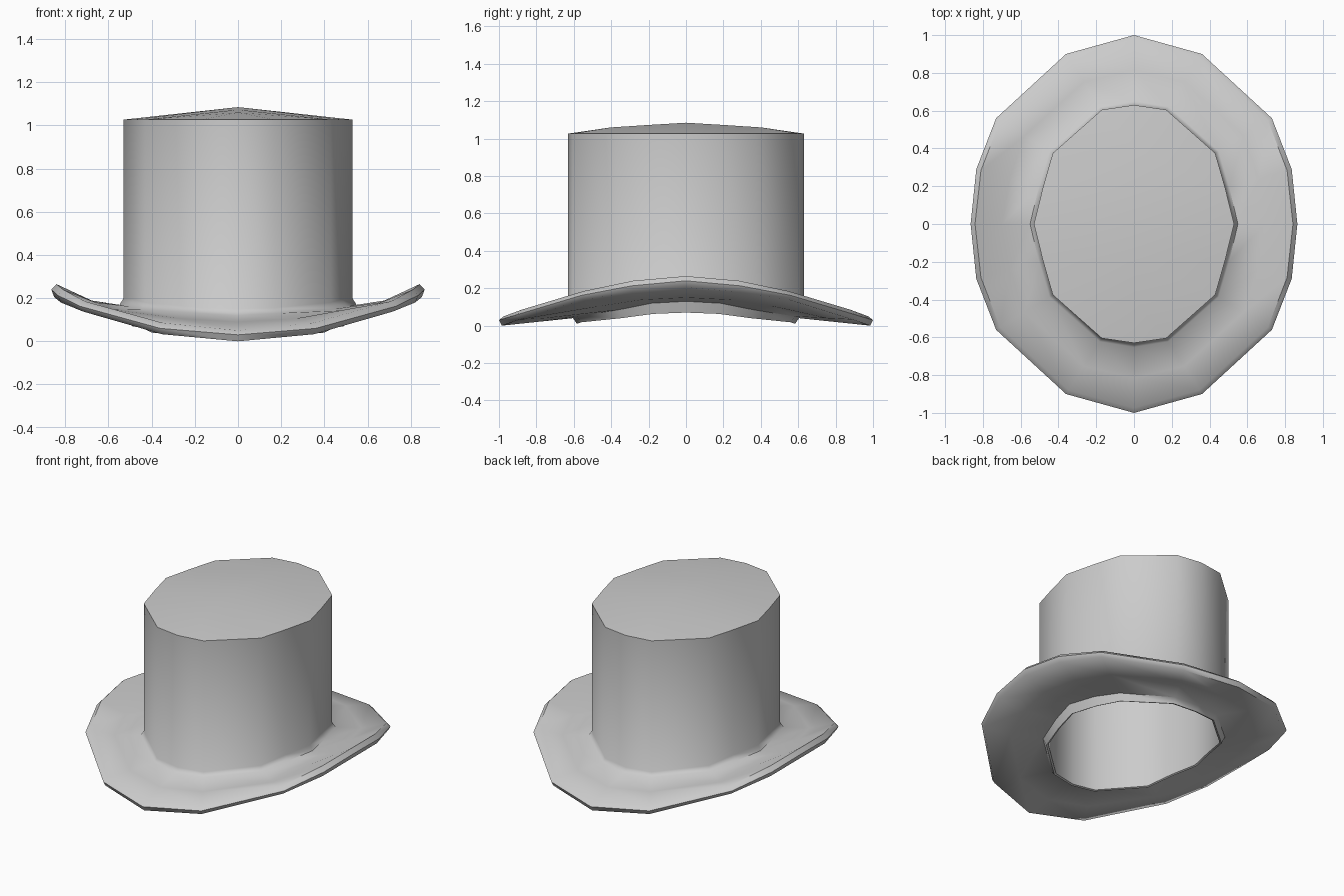
import bpy, bmesh, math

if "Cube" in bpy.data.objects:
    bpy.data.objects.remove(bpy.data.objects["Cube"])

# Quarter outlines, from the side (+x) round to the end (+y)
CROWN = [(.53, 0), (.483, .19), (.43, .375), (.17, .605), (0, .63)]
BRIM = [(.865, 0), (.835, .29), (.73, .56), (.36, .90), (0, 1)]
QUARTER = [0, 1, 2, 3, 4, 3, 2, 1] * 2

bm = bmesh.new()


def ring(z, t=0.0, scale=1.0):
    """16-point loop: t blends crown outline to brim outline, z is per quarter point."""
    if not isinstance(z, list):
        z = [z] * 5
    loop = []
    for k, i in enumerate(QUARTER):
        (cx, cy), (bx, by) = CROWN[i], BRIM[i]
        sx = -1 if 4 < k < 12 else 1
        sy = -1 if k > 8 else 1
        x = (cx + (bx - cx) * t) * scale
        y = (cy + (by - cy) * t) * scale
        loop.append(bm.verts.new((sx * x, sy * y, z[i])))
    return loop


def bridge(a, b):
    for k in range(16):
        n = (k + 1) % 16
        bm.faces.new((a[k], a[n], b[n], b[k]))


def ridge_cap(loop, drop, scale):
    """Close a loop with a gently peaked ridge running front to back."""
    r = [bm.verts.new((0, y * scale, z - drop)) for y, z in
         ((.4, 1.06), (.2, 1.073), (0, 1.085), (-.2, 1.073), (-.4, 1.06))]
    right, left = [2, 1, 0, 15, 14], [6, 7, 8, 9, 10]
    for side in (right, left):
        for j in range(4):
            bm.faces.new((r[j], r[j + 1], loop[side[j + 1]], loop[side[j]]))
    for end, v, a in ((4, r[0], 2), (4, r[0], 6), (12, r[4], 14), (12, r[4], 10)):
        bm.faces.new((v, loop[end], loop[(end + a) // 2], loop[a]))


# Cross-section loops: crown top, foot, brim top, rim, underside, inner band, lining
loops = [
    ring(1.027),
    ring([.20, .195, .18, .155, .15]),
    ring([.168, .162, .15, .13, .12], .06),
    ring([.192, .18, .147, .105, .09], .5),
    ring([.265, .24, .185, .085, .05], .93),
    ring([.24, .213, .162, .06, .03], 1.0),
    ring([.205, .18, .138, .033, .0], .96),
    ring([.15, .138, .103, .04, .018], .5),
    ring([.13, .12, .085, .05, .04], 0, .96),
    ring([.07, .063, .04, .018, .01], 0, .925),
    ring([.075, .068, .045, .022, .015], 0, .905),
    ring(.975, 0, .905),
]
for a, b in zip(loops, loops[1:]):
    bridge(a, b)
ridge_cap(loops[0], 0, 1)
ridge_cap(loops[-1], .052, .905)
bmesh.ops.recalc_face_normals(bm, faces=bm.faces[:])

mesh = bpy.data.meshes.new("hat")
bm.to_mesh(mesh)
bm.free()
hat = bpy.data.objects.new("hat", mesh)
bpy.context.collection.objects.link(hat)
bpy.context.view_layer.objects.active = hat
hat.select_set(True)
bpy.ops.object.shade_smooth_by_angle(angle=math.radians(60))
